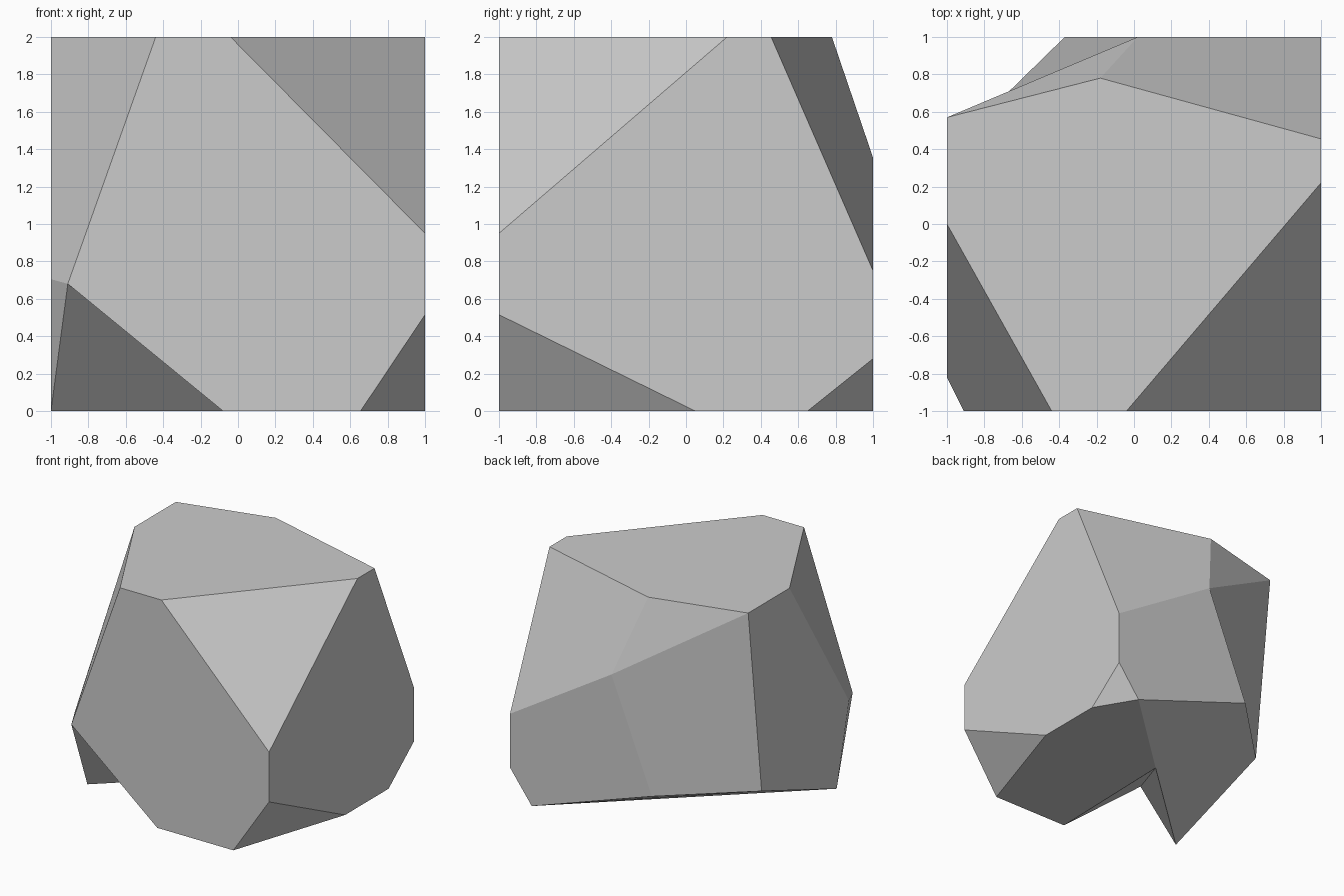
import bpy
import bmesh
from mathutils import Vector

# Remove the default cube only
default = bpy.data.objects.get("Cube")
if default:
    bpy.data.objects.remove(default, do_unlink=True)

# Single stone colour
stone = bpy.data.materials.new("pale_grey_stone")
stone.use_nodes = True
colour = (0.6, 0.6, 0.6, 1)
stone.diffuse_color = colour
stone.node_tree.nodes["Principled BSDF"].inputs["Base Color"].default_value = colour

# Key points of the block, named by where they sit
points = {
    "top_front_right": (1, -1, 2), "top_front_left": (-.44, -1, 2),
    "top_left": (-1, 0, 2), "top_back_left": (-1, .57, 2),
    "top_back": (-.18, .78, 2), "top_back_right": (1, .455, 2),
    "ridge_foot": (.02, 1, 1.355), "right_shoulder": (1, 1, .75),
    "right_hip": (1, 1, .28), "base_right": (1, .65, 0),
    "base_back": (.79, 1, 0), "base_front_right": (1, -1, 0),
    "base_front": (-.08, -1, 0), "notch_root": (-.05, .22, 0),
    "spike": (-1, -.65, 0), "front_tip": (-.91, -1, .68),
    "left_tip": (-1, -.82, .705), "left_hip": (-1, .385, .375),
    "back_hip": (-.37, 1, .395),
}

# Facets, each listed around its rim
facets = {
    "top": "top_front_left top_front_right top_back_right top_back top_back_left top_left",
    "front": "top_front_left front_tip base_front base_front_right top_front_right",
    "right": "top_front_right base_front_right base_right right_hip right_shoulder top_back_right",
    "back": "right_shoulder right_hip base_back back_hip ridge_foot",
    "left": "top_left top_back_left left_hip spike left_tip",
    "base": "base_front notch_root base_back base_right base_front_right",
    "back_right_chamfer": "top_back_right right_shoulder ridge_foot top_back",
    "back_left_chamfer": "top_back ridge_foot top_back_left",
    "back_left_hollow": "ridge_foot back_hip left_hip top_back_left",
    "front_left_chamfer": "top_left left_tip front_tip top_front_left",
    "low_right_corner": "right_hip base_right base_back",
    "undercut": "back_hip base_back notch_root spike left_hip",
    "spike_side": "front_tip left_tip spike",
    "notch_back": "front_tip spike notch_root",
    "notch_roof": "front_tip notch_root base_front",
}

bm = bmesh.new()
verts = {name: bm.verts.new(co) for name, co in points.items()}
for rim in facets.values():
    bm.faces.new([verts[name] for name in rim.split()])
bmesh.ops.recalc_face_normals(bm, faces=bm.faces)


def chop_corner(corner, along_x, along_y, along_z):
    """Slice off a corner through one point on each of its three edges."""
    corner = Vector(corner)
    a, b, c = (Vector(p) for p in (along_x, along_y, along_z))
    normal = (b - a).cross(c - a).normalized()
    if normal.dot(corner - a) < 0:
        normal.negate()
    cut = bmesh.ops.bisect_plane(
        bm, geom=bm.verts[:] + bm.edges[:] + bm.faces[:],
        plane_co=a, plane_no=normal, clear_outer=True)
    rim = [e for e in cut["geom_cut"] if isinstance(e, bmesh.types.BMEdge)]
    bmesh.ops.contextual_create(bm, geom=rim)


# Two clean corner slices on the front right
chop_corner((1, -1, 2), (-.04, -1, 2), (1, .22, 2), (1, -1, .95))
chop_corner((1, -1, 0), (.655, -1, 0), (1, .05, 0), (1, -1, .515))
bmesh.ops.recalc_face_normals(bm, faces=bm.faces)

mesh = bpy.data.meshes.new("faceted_rock")
bm.to_mesh(mesh)
bm.free()
mesh.materials.append(stone)
rock = bpy.data.objects.new("faceted_rock", mesh)
bpy.context.collection.objects.link(rock)
